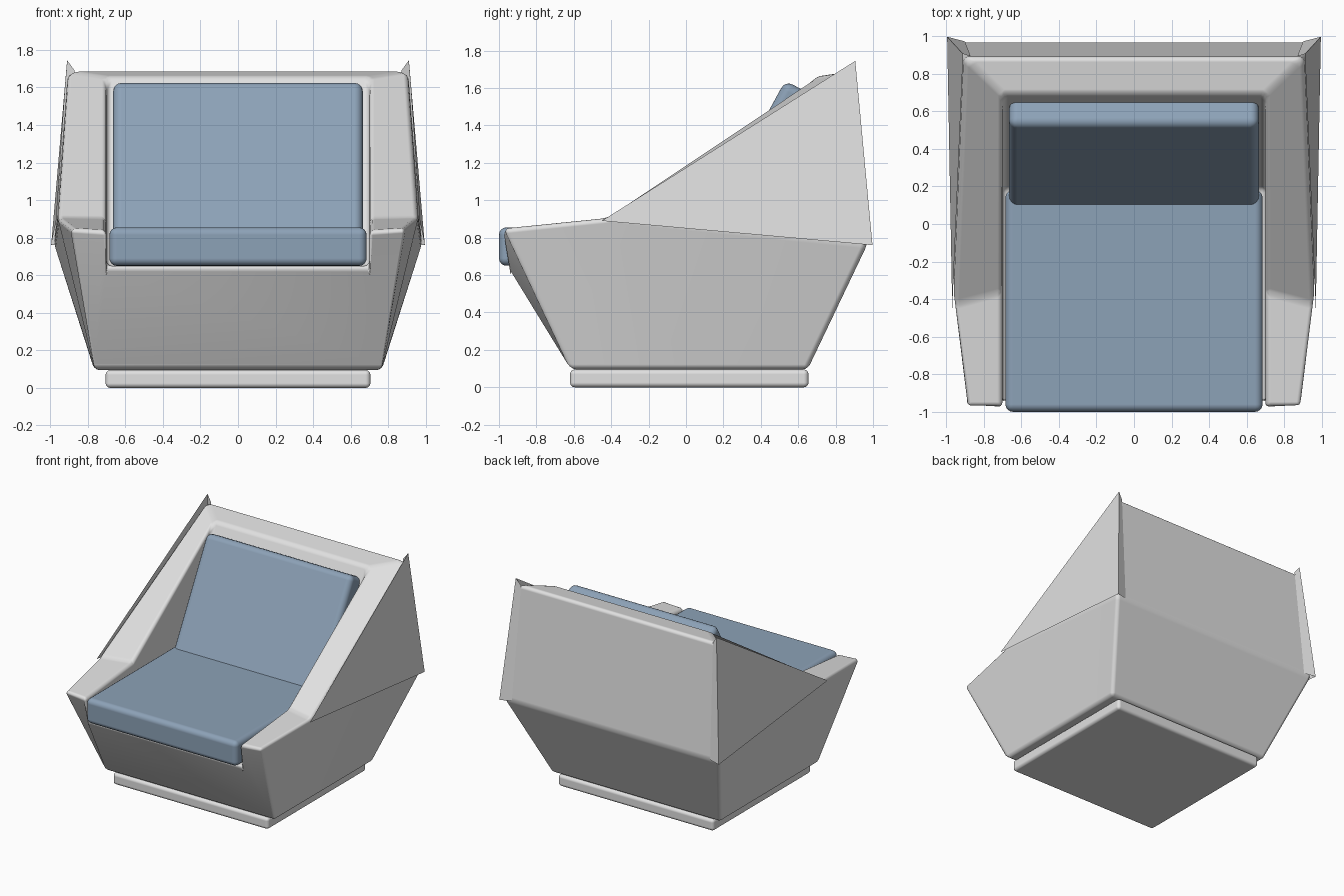
import bpy, bmesh, math
from mathutils import Matrix

if "Cube" in bpy.data.objects:
    bpy.data.objects.remove(bpy.data.objects["Cube"])


def material(name, rgb):
    m = bpy.data.materials.new(name)
    m.diffuse_color = (*rgb, 1)
    m.use_nodes = True
    m.node_tree.nodes["Principled BSDF"].inputs["Base Color"].default_value = m.diffuse_color
    return m


SHELL = material("light grey shell", (0.75, 0.75, 0.75))
FABRIC = material("slate blue fabric", (0.265, 0.36, 0.475))


def add_object(name, bm, mat, bevel=0.0, segments=4):
    bmesh.ops.recalc_face_normals(bm, faces=bm.faces)
    me = bpy.data.meshes.new(name)
    bm.to_mesh(me)
    bm.free()
    me.materials.append(mat)
    ob = bpy.data.objects.new(name, me)
    bpy.context.collection.objects.link(ob)
    if bevel:
        for p in me.polygons:
            p.use_smooth = True
        b = ob.modifiers.new("rounded edges", 'BEVEL')
        b.width, b.segments = bevel, segments
        b.limit_method, b.angle_limit = 'ANGLE', math.radians(20)
        b.harden_normals = True
    return ob


def box(name, lo, hi, mat, bevel):
    bm = bmesh.new()
    size = [h - l for l, h in zip(lo, hi)]
    mid = [(h + l) / 2 for l, h in zip(lo, hi)]
    bmesh.ops.create_cube(bm, size=1, matrix=Matrix.Translation(mid) @ Matrix.Diagonal((*size, 1)))
    return add_object(name, bm, mat, bevel)


# Faceted shell: corner points of the right half
P = {
    "bot_front": (0.765, -0.615, 0.095), "bot_mid": (0.765, 0.0, 0.095), "bot_back": (0.765, 0.65, 0.095),
    "arm_out": (0.89, -0.975, 0.85), "kink_out": (0.96, -0.43, 0.905),
    "waist": (0.98, 0.97, 0.765), "top_out": (0.905, 0.89, 1.69),
    "arm_in": (0.70, -0.975, 0.84), "kink_in": (0.70, -0.36, 0.90), "top_in": (0.70, 0.69, 1.66),
    "seat_front": (0.70, -0.955, 0.65), "seat_back": (0.70, 0.19, 0.65),
}
SIDE_FACES = [
    ("bot_front", "bot_mid", "kink_out", "arm_out"),
    ("bot_mid", "bot_back", "waist", "kink_out"),
    ("kink_out", "waist", "top_out"),
    ("arm_out", "kink_out", "kink_in", "arm_in"),
    ("kink_out", "top_out", "top_in", "kink_in"),
    ("arm_in", "kink_in", "top_in", "seat_back", "seat_front"),
    ("arm_in", "seat_front", "bot_front", "arm_out"),
]
# Each strip spans from the left side to the right side
STRIPS = ["bot_front", "seat_front", "seat_back", "top_in", "top_out",
          "waist", "bot_back", "bot_mid", "bot_front"]

bm = bmesh.new()
V = {s: {k: bm.verts.new((s * x, y, z)) for k, (x, y, z) in P.items()} for s in (1, -1)}
for s in (1, -1):
    for f in SIDE_FACES:
        bm.faces.new([V[s][k] for k in f])
for a, b in zip(STRIPS, STRIPS[1:]):
    bm.faces.new((V[1][a], V[1][b], V[-1][b], V[-1][a]))
add_object("shell", bm, SHELL, 0.028, 3)

# Thin sharp wing panels over the upper sides, folded round the back corners
bm = bmesh.new()
for s in (1, -1):
    tip, peak, front, back_top, back_low = [bm.verts.new((s * x, y, z)) for x, y, z in (
        (0.995, 0.997, 0.76), (0.91, 0.905, 1.745), (0.968, -0.45, 0.89),
        (0.87, 0.893, 1.69), (0.90, 0.972, 0.765))]
    bm.faces.new((tip, peak, front))
    bm.faces.new((tip, back_low, back_top, peak))
add_object("wing_panels", bm, SHELL)

# Plinth
box("base", (-0.705, -0.62, 0.0), (0.705, 0.655, 0.095), SHELL, 0.025)

# Seat cushion
box("seat_cushion", (-0.685, -1.0, 0.65), (0.685, 0.18, 0.855), FABRIC, 0.04)

# Leaning back cushion: local z runs along the lean, local y through the thickness
back = box("back_cushion", (-0.665, 0.0, -0.12), (0.665, 0.165, 0.90), FABRIC, 0.045)
back.location = (0, 0.10, 0.85)
back.rotation_euler = (-math.atan2(0.42, 0.77), 0, 0)
